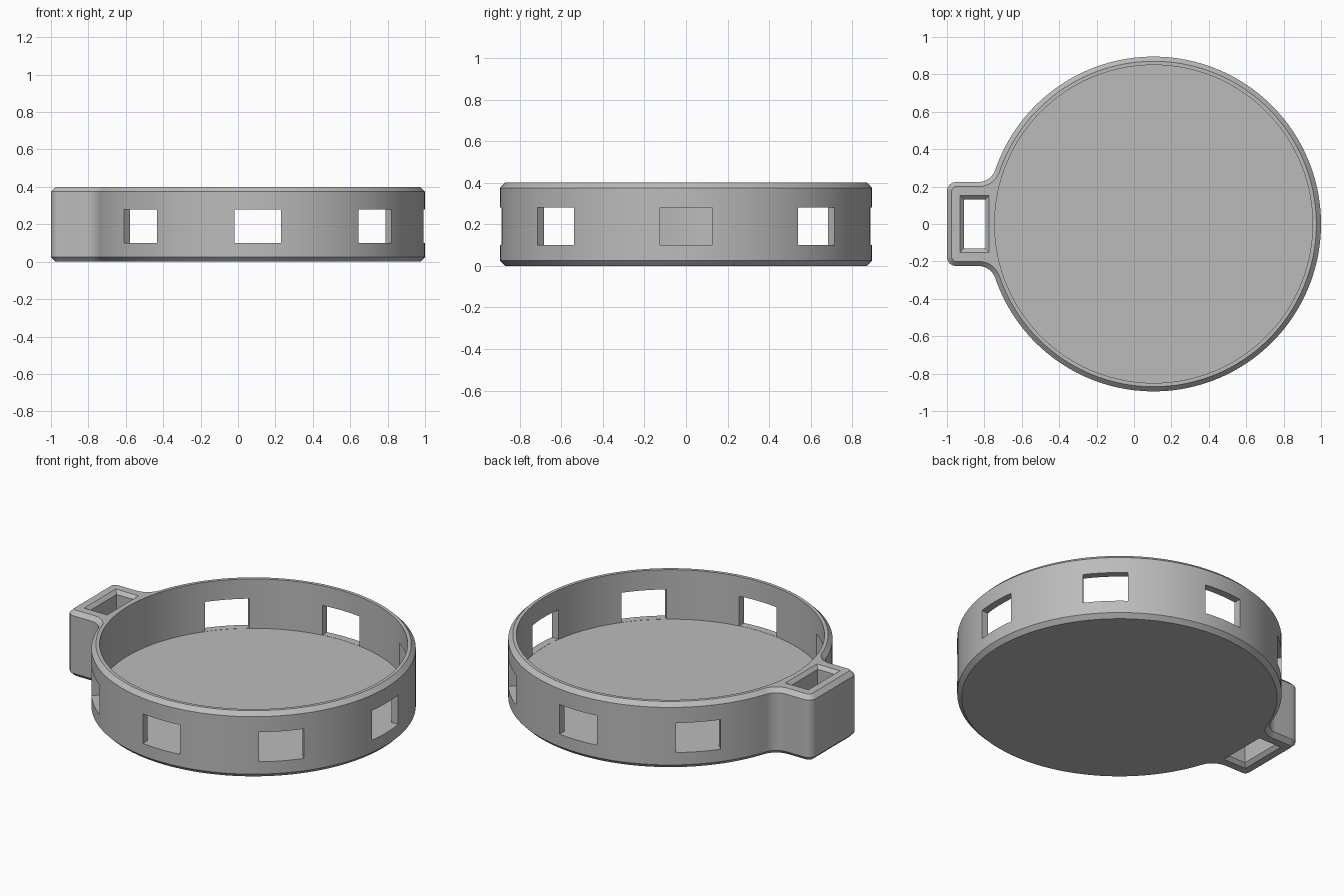
import bpy, bmesh
from math import pi, cos, sin, atan2, sqrt, radians
from mathutils import Matrix, Vector

if "Cube" in bpy.data.objects:
    bpy.data.objects.remove(bpy.data.objects["Cube"])

H, CH = 0.40, 0.025            # height and edge chamfer
CX, R, R_IN, FLOOR = 0.105, 0.895, 0.85, 0.099
TAB_END, TAB_HALF, CORNER = -1.0, 0.225, 0.05
FILLET_X = -0.83               # where the lug side starts to flare into the ring

grey = bpy.data.materials.new("plain grey")
grey.use_nodes = True
colour = (0.5, 0.5, 0.5, 1)
grey.diffuse_color = colour
grey.node_tree.nodes["Principled BSDF"].inputs["Base Color"].default_value = colour


def make_object(name, bm):
    bmesh.ops.recalc_face_normals(bm, faces=bm.faces)
    mesh = bpy.data.meshes.new(name)
    bm.to_mesh(mesh)
    bm.free()
    mesh.materials.append(grey)
    obj = bpy.data.objects.new(name, mesh)
    bpy.context.collection.objects.link(obj)
    return obj


def loft(name, levels):
    """Closed solid through (z, outline) levels with matching point counts."""
    bm = bmesh.new()
    rings = [[bm.verts.new((x, y, z)) for x, y in pts] for z, pts in levels]
    n = len(rings[0])
    for a, b in zip(rings, rings[1:]):
        for i in range(n):
            j = (i + 1) % n
            bm.faces.new((a[i], a[j], b[j], b[i]))
    bm.faces.new(rings[0][::-1])
    bm.faces.new(rings[-1])
    return make_object(name, bm)


def arc(cx, cy, r, a0, a1, n):
    return [(cx + r * cos(a0 + (a1 - a0) * i / n),
             cy + r * sin(a0 + (a1 - a0) * i / n)) for i in range(n + 1)]


def outline(inset):
    """Disc with a filleted, round-cornered lug, shrunk by inset."""
    dx = FILLET_X - CX
    r = (dx * dx + TAB_HALF ** 2 - R * R) / (2 * (R - TAB_HALF))
    fy = TAB_HALF + r
    ang = atan2(fy, dx)
    half = arc(CX, 0, R - inset, 0, ang, 72)
    half += arc(FILLET_X, fy, r + inset, ang - pi, -pi / 2, 10)
    half += arc(TAB_END + CORNER, TAB_HALF - CORNER, CORNER - inset, pi / 2, pi, 6)
    return half + [(x, -y) for x, y in half[:0:-1]]


def rect(grow):
    x0, x1, y = -0.91 - grow, -0.795 + grow, 0.132 + grow
    return [(x0, -y), (x1, -y), (x1, y), (x0, y)]


# Tray body with chamfered top and bottom edges
tray = loft("round_tray", [(0, outline(CH)), (CH, outline(0)),
                           (H - CH, outline(0)), (H, outline(CH))])

# Round pocket inside the wall
pocket = loft("pocket_cutter", [(z, arc(CX, 0, R_IN, 0, 2 * pi, 144)[:-1])
                                for z in (FLOOR, H + 0.1)])

# Seven windows, none behind the lug
bm = bmesh.new()
for k in (-3, -2, -1, 0, 1, 2, 3):
    spin = Matrix.Translation((CX, 0, 0.19)) @ Matrix.Rotation(k * pi / 4, 4, 'Z')
    bmesh.ops.create_cube(bm, size=1, matrix=spin @ Matrix.Translation((0.87, 0, 0))
                          @ Matrix.Diagonal((0.3, 0.25, 0.18, 1)))
windows = make_object("window_cutter", bm)

# Through slot in the lug with flared rims
S = 0.02
slot = loft("slot_cutter", [(-S, rect(2 * S)), (S, rect(0)),
                            (H - S, rect(0)), (H + S, rect(2 * S))])

bpy.ops.object.select_all(action='DESELECT')
bpy.context.view_layer.objects.active = tray
tray.select_set(True)
for cutter in (pocket, windows, slot):
    mod = tray.modifiers.new(cutter.name, 'BOOLEAN')
    mod.operation = 'DIFFERENCE'
    mod.solver = 'EXACT'
    mod.object = cutter
    bpy.ops.object.modifier_apply(modifier=mod.name)
    bpy.data.objects.remove(cutter)

bpy.ops.object.shade_smooth_by_angle(angle=radians(25))
